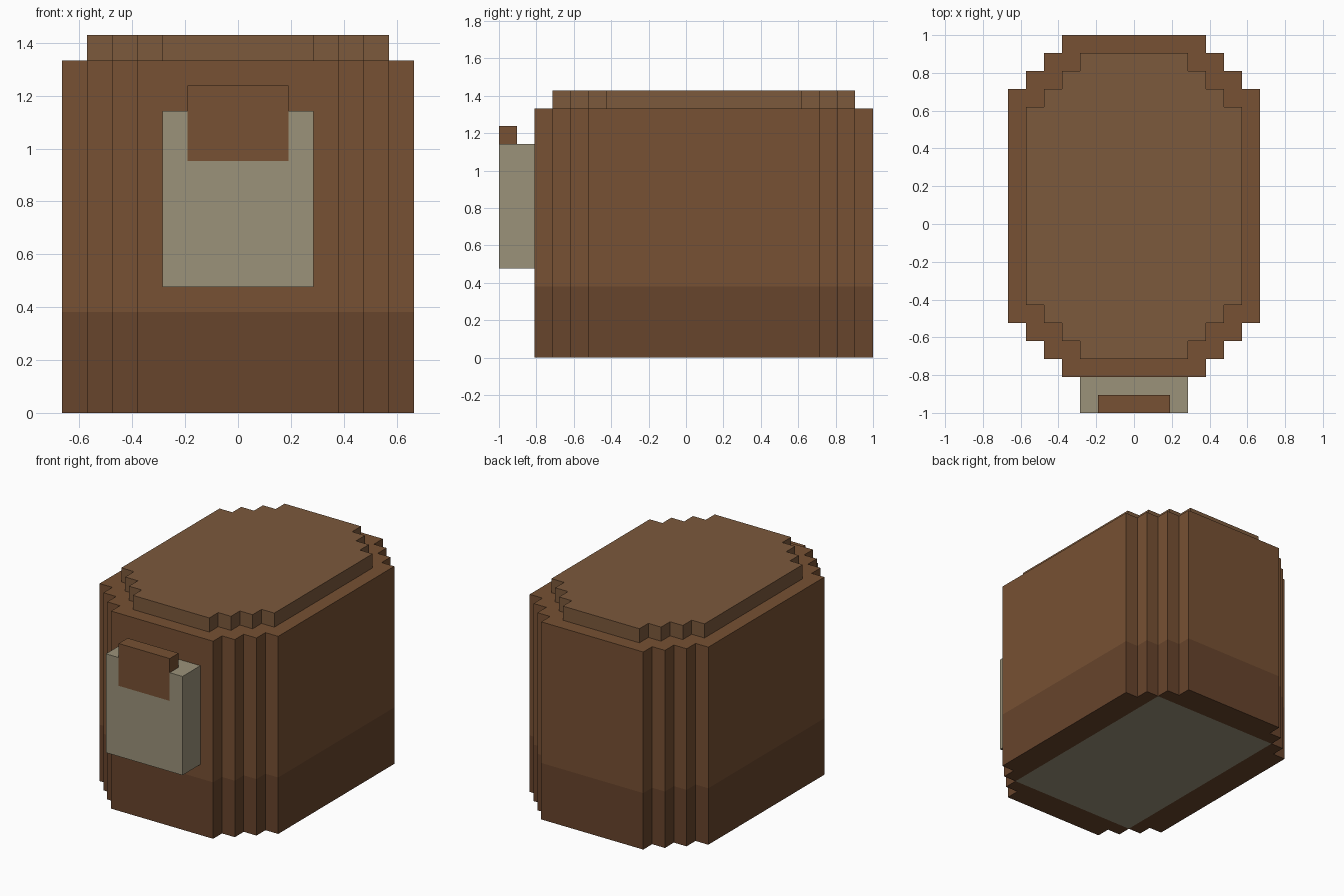
import bpy, bmesh

if "Cube" in bpy.data.objects:
    bpy.data.objects.remove(bpy.data.objects["Cube"])

U = 2 / 21  # one block step


def material(name, rgb):
    m = bpy.data.materials.new(name)
    m.diffuse_color = (*rgb, 1)
    m.use_nodes = True
    m.node_tree.nodes["Principled BSDF"].inputs["Base Color"].default_value = m.diffuse_color
    return m


BROWN = material("brown", (0.184, 0.082, 0.033))
DARK = material("dark_brown", (0.136, 0.058, 0.025))
LIGHT = material("light_brown", (0.2, 0.1, 0.045))
BEIGE = material("beige", (0.33, 0.29, 0.195))


def make(name, verts, faces, mat, fix_normals=False):
    me = bpy.data.meshes.new(name)
    me.from_pydata([(x * U, y * U, z * U) for x, y, z in verts], [], faces)
    if fix_normals:
        bm = bmesh.new()
        bm.from_mesh(me)
        bmesh.ops.recalc_face_normals(bm, faces=bm.faces)
        bm.to_mesh(me)
        bm.free()
    me.materials.append(mat)
    ob = bpy.data.objects.new(name, me)
    bpy.context.collection.objects.link(ob)
    return ob


def outline(w, y0, y1):
    """Rectangle with three-step corners, counter-clockwise; w = half width of the end."""
    c = [(w, 0), (w, 1), (w + 1, 1), (w + 1, 2), (w + 2, 2), (w + 2, 3), (w + 3, 3)]
    return ([(x, y0 + d) for x, d in c] + [(x, y1 - d) for x, d in c[::-1]]
            + [(-x, y1 - d) for x, d in c] + [(-x, y0 + d) for x, d in c[::-1]])


def rings(levels):
    """Stack outlines at heights and bridge neighbouring ones."""
    n = len(levels[0][0])
    verts = [(x, y, z) for pts, z in levels for x, y in pts]
    faces = [(k * n + i, k * n + (i + 1) % n, (k + 1) * n + (i + 1) % n, (k + 1) * n + i)
             for k in range(len(levels) - 1) for i in range(n)]
    return verts, faces


def slabs(name, parts, mat):
    """Extrude x-z profiles along y, all in one object."""
    verts, faces = [], []
    for prof, y0, y1 in parts:
        o, n = len(verts), len(prof)
        verts += [(x, y, z) for y in (y0, y1) for x, z in prof]
        faces += [tuple(range(o, o + n)), tuple(range(o + n, o + 2 * n))]
        faces += [(o + i, o + (i + 1) % n, o + n + (i + 1) % n, o + n + i) for i in range(n)]
    return make(name, verts, faces, mat, True)


def rect(w, z0, z1):
    return [(-w, z0), (w, z0), (w, z1), (-w, z1)]


big = outline(4, -8.5, 10.5)
small = outline(3, -7.5, 9.5)
N = len(big)

# Dark lower band; its underside fills the four borders around the beige plate
verts, faces = rings([(big, 0), (big, 4)])
corners = [3, 10, 17, 24]
for s in corners:
    faces.append(tuple((s + k) % N for k in range(7, -1, -1)))
make("lower_band", verts, faces, DARK)

# Flush underside plate
make("bottom_plate", [(*big[s], 0) for s in corners], [(3, 2, 1, 0)], BEIGE)

# Main body with the rim around the lid
make("body", *rings([(big, 4), (big, 14), (small, 14)]), BROWN)

# Raised lid
verts, faces = rings([(small, 14), (small, 15)])
make("lid", verts, faces + [tuple(range(N, 2 * N))], LIGHT)

# Front pocket, notched for the flap
notched = [(-3, 5), (3, 5), (3, 12), (2, 12), (2, 10), (-2, 10), (-2, 12), (-3, 12)]
slabs("front_pocket", [(notched, -10.5, -8.5), (rect(2, 10, 12), -9.5, -8.5)], BEIGE)

# Flap set into the pocket front
slabs("pocket_flap", [(rect(2, 10, 13), -10.5, -9.5)], BROWN)
